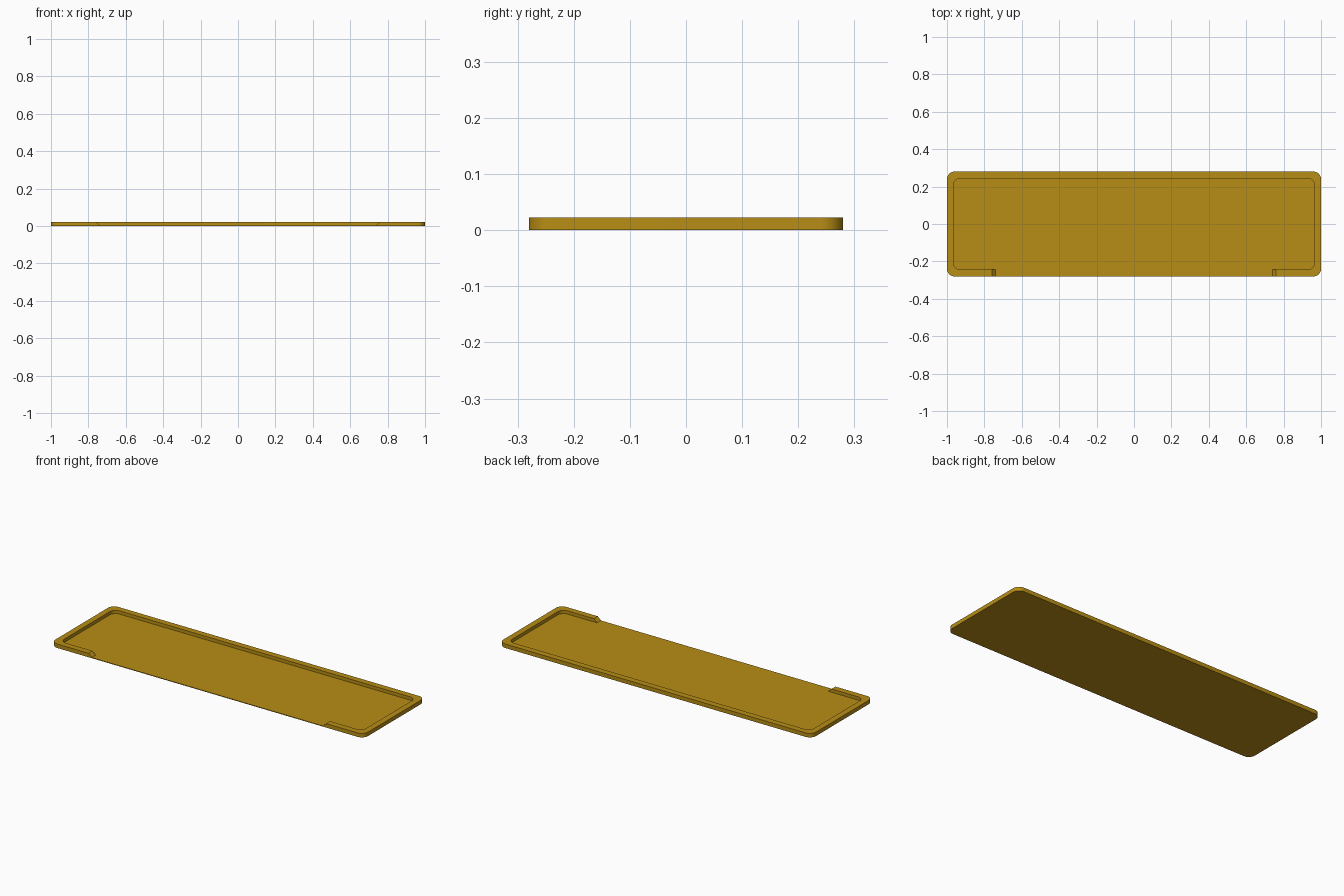
import bpy, bmesh
from math import sin, cos, pi

if "Cube" in bpy.data.objects:
    bpy.data.objects.remove(bpy.data.objects["Cube"])

TOP, FLOOR = 0.023, 0.004


def prism(name, ring_a, ring_b):
    """Closed solid between two matching outlines."""
    bm = bmesh.new()
    a = [bm.verts.new(p) for p in ring_a]
    b = [bm.verts.new(p) for p in ring_b]
    bm.faces.new(a)
    bm.faces.new(b)
    for i in range(len(a)):
        j = (i + 1) % len(a)
        bm.faces.new((a[i], a[j], b[j], b[i]))
    bmesh.ops.recalc_face_normals(bm, faces=bm.faces[:])
    mesh = bpy.data.meshes.new(name)
    bm.to_mesh(mesh)
    bm.free()
    obj = bpy.data.objects.new(name, mesh)
    bpy.context.collection.objects.link(obj)
    return obj


def rounded_slab(name, hx, hy, r, z0, z1, steps=10):
    pts = []
    for k, (sx, sy) in enumerate(((1, 1), (-1, 1), (-1, -1), (1, -1))):
        for i in range(steps + 1):
            t = (k + i / steps) * pi / 2
            pts.append((sx * (hx - r) + r * cos(t), sy * (hy - r) + r * sin(t)))
    return prism(name, [(x, y, z0) for x, y in pts], [(x, y, z1) for x, y in pts])


# Tray body
tray = rounded_slab("tray", 1.0, 0.28, 0.04, 0, TOP)

# Recess inside the rim
recess = rounded_slab("recess_cutter", 0.965, 0.244, 0.036, FLOOR, 0.06)

# Front opening with sloped ends
slope = 0.02 / (TOP - FLOOR)
wide = 0.74 + slope * (0.06 - FLOOR)
outline = [(-0.74, FLOOR), (0.74, FLOOR), (wide, 0.06), (-wide, 0.06)]
opening = prism("opening_cutter", [(x, -0.35, z) for x, z in outline],
                [(x, -0.2, z) for x, z in outline])

bpy.context.view_layer.objects.active = tray
tray.select_set(True)
for cutter in (recess, opening):
    cutter.select_set(False)
    mod = tray.modifiers.new("cut", 'BOOLEAN')
    mod.operation = 'DIFFERENCE'
    mod.solver = 'EXACT'
    mod.object = cutter
    bpy.ops.object.modifier_apply(modifier=mod.name)
    bpy.data.objects.remove(cutter)

bpy.ops.object.shade_smooth_by_angle(angle=0.5)

# Mustard finish
mat = bpy.data.materials.new("mustard")
mat.diffuse_color = (0.48, 0.27, 0.008, 1)
mat.use_nodes = True
mat.node_tree.nodes["Principled BSDF"].inputs["Base Color"].default_value = mat.diffuse_color
tray.data.materials.clear()
tray.data.materials.append(mat)
